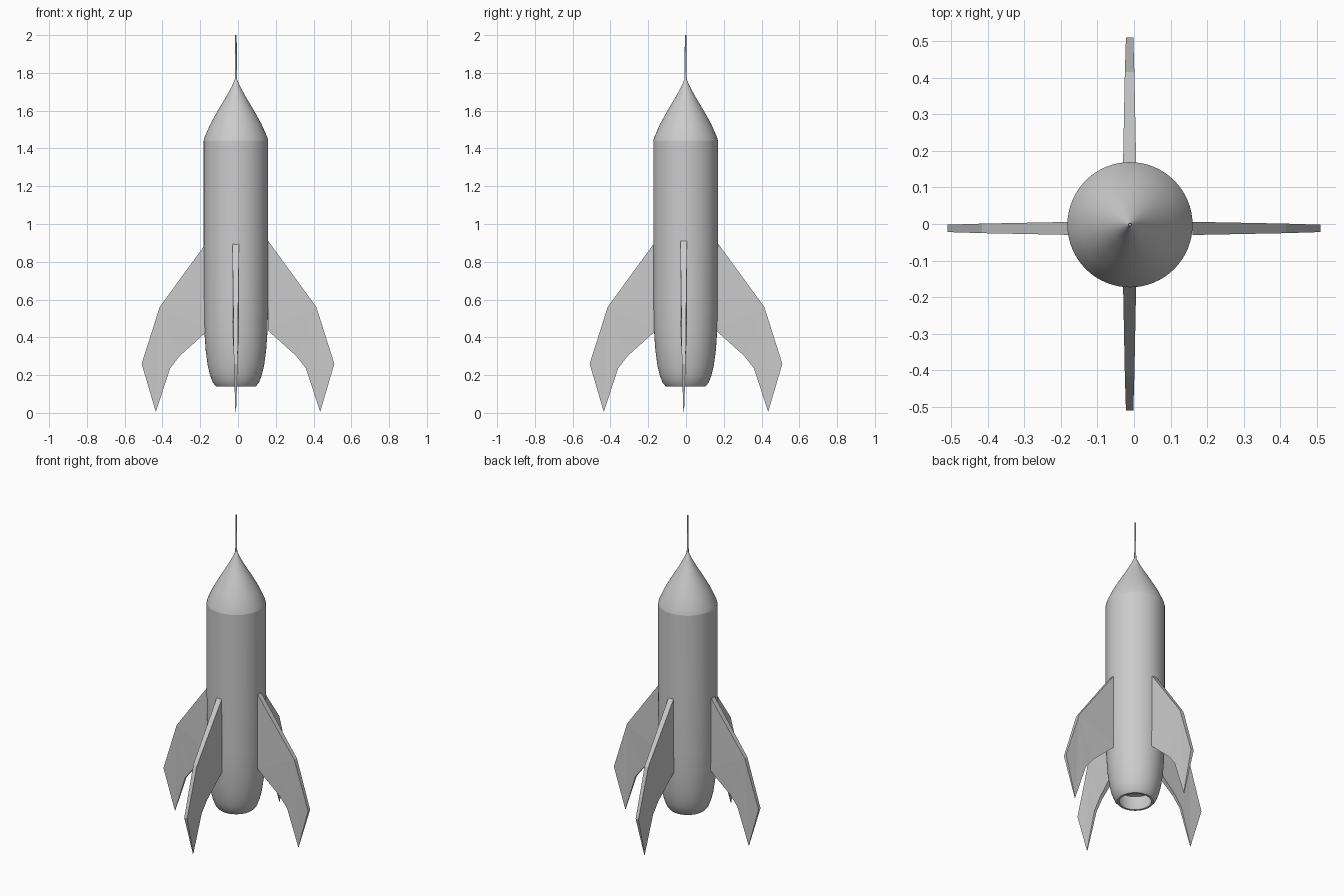
import bpy, bmesh, math
from mathutils import Matrix

cube = bpy.data.objects.get("Cube")
if cube:
    bpy.data.objects.remove(cube, do_unlink=True)

grey = bpy.data.materials.new("plain grey")
grey.use_nodes = True
grey.diffuse_color = (0.6, 0.6, 0.6, 1)
grey.node_tree.nodes["Principled BSDF"].inputs["Base Color"].default_value = (0.6, 0.6, 0.6, 1)

AXIS_X, AXIS_Y = -0.011, -0.002


def finish(name, bm, smooth_angle=None):
    bmesh.ops.recalc_face_normals(bm, faces=bm.faces)
    mesh = bpy.data.meshes.new(name)
    bm.to_mesh(mesh)
    bm.free()
    mesh.materials.append(grey)
    obj = bpy.data.objects.new(name, mesh)
    bpy.context.collection.objects.link(obj)
    if smooth_angle:
        bpy.ops.object.select_all(action='DESELECT')
        obj.select_set(True)
        bpy.context.view_layer.objects.active = obj
        bpy.ops.object.shade_smooth_by_angle(angle=math.radians(smooth_angle))
    return obj


def lathe(name, profile, steps=64):
    """Spin a (radius, height) profile around the rocket axis."""
    bm = bmesh.new()
    verts = [bm.verts.new((r, 0, z)) for r, z in profile]
    edges = [bm.edges.new(pair) for pair in zip(verts, verts[1:])]
    bmesh.ops.spin(bm, geom=verts + edges, axis=(0, 0, 1), cent=(0, 0, 0),
                   angle=math.tau, steps=steps, use_duplicate=False)
    bmesh.ops.remove_doubles(bm, verts=bm.verts, dist=0.0001)
    obj = finish(name, bm, 25)
    obj.location = (AXIS_X, AXIS_Y, 0)
    return obj


# Hull: recessed exhaust opening, rounded tail, straight tube
lathe("hull", [(0, 0.24), (0.115, 0.24), (0.1, 0.16), (0.092, 0.14), (0.105, 0.14),
               (0.122, 0.16), (0.137, 0.2), (0.149, 0.25), (0.16, 0.33),
               (0.167, 0.43), (0.17, 0.56), (0.171, 0.9), (0.171, 1.44)])

# Nose: ogee cone flowing into a thin spike
lathe("nose_cone", [(0.171, 1.44), (0.166, 1.46), (0.135, 1.53), (0.096, 1.6),
                    (0.054, 1.67), (0.024, 1.725), (0.006, 1.765)])
lathe("nose_spike", [(0.006, 1.765), (0.005, 1.9), (0.004, 2.0), (0, 2.0)], 16)

# Fin outline: (reach, height, thickness)
FIN = [(0.16, 0.91, 0.036), (0.415, 0.56, 0.026), (0.51, 0.26, 0.02),
       (0.435, 0.005, 0.004), (0.36, 0.235, 0.016), (0.31, 0.3, 0.02),
       (0.16, 0.435, 0.036)]


def fin(name, angle, offset):
    bm = bmesh.new()
    sides = [[bm.verts.new((r, s * t / 2, z)) for r, z, t in FIN] for s in (-1, 1)]
    for side in sides:
        bm.faces.new(side)
    a, b = sides
    for i in range(len(FIN)):
        j = (i + 1) % len(FIN)
        bm.faces.new((a[i], a[j], b[j], b[i]))
    bmesh.ops.triangulate(bm, faces=[f for f in bm.faces if len(f.verts) > 4])
    bm.transform(Matrix.Translation(offset) @ Matrix.Rotation(math.radians(angle), 4, 'Z'))
    finish(name, bm)


fin("left_fin", 0, (0, -0.012, 0))
fin("back_fin", 90, (-0.012, 0, 0))
fin("right_fin", 180, (0, -0.012, 0))
fin("front_fin", 270, (-0.012, 0, 0))
